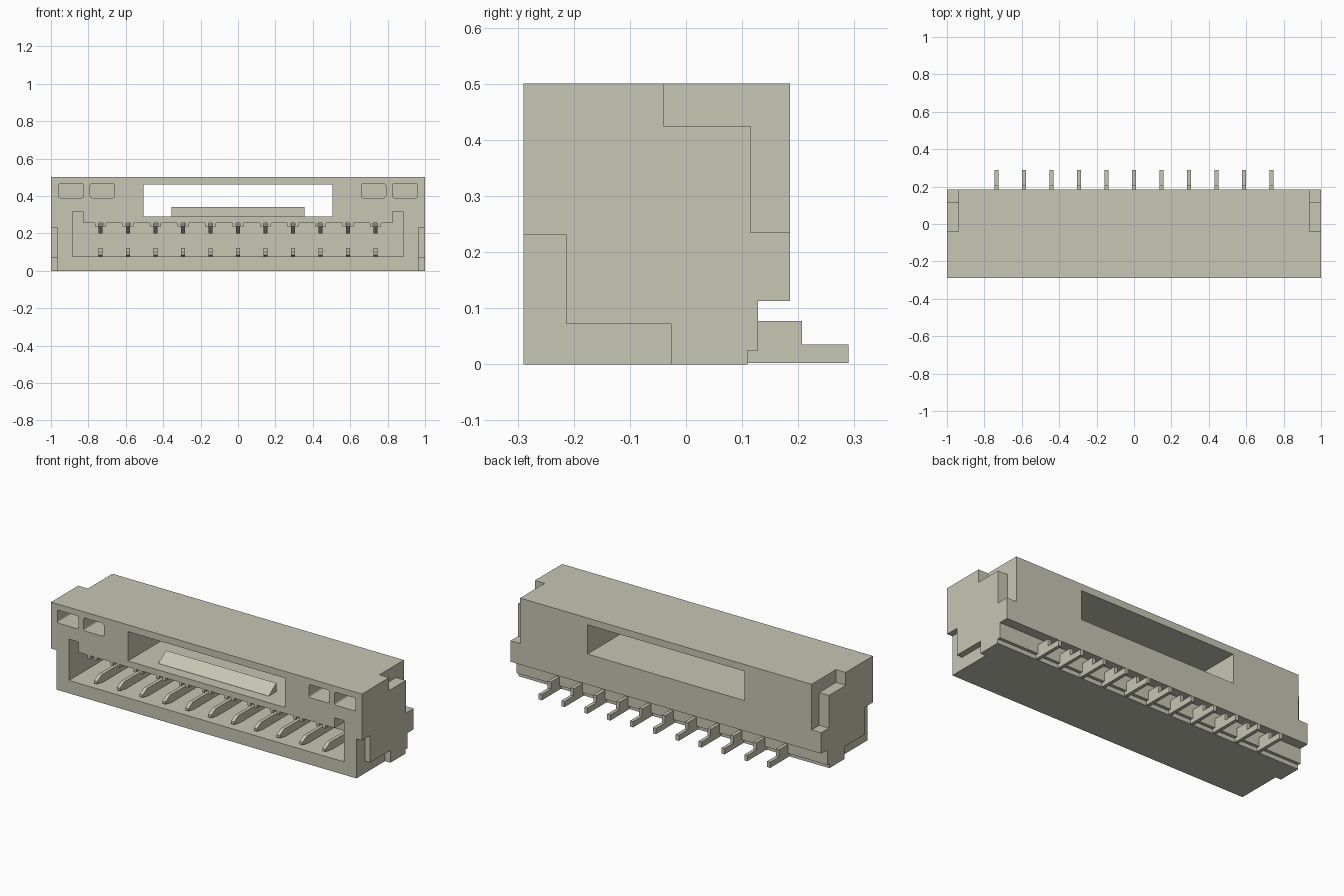
import bpy, bmesh
from mathutils import Vector

if "Cube" in bpy.data.objects:
    bpy.data.objects.remove(bpy.data.objects["Cube"], do_unlink=True)

plastic = bpy.data.materials.new("warm_grey")
plastic.use_nodes = True
colour = (0.57, 0.57, 0.46, 1)
plastic.diffuse_color = colour
plastic.node_tree.nodes["Principled BSDF"].inputs["Base Color"].default_value = colour


def finish(name, bm):
    bmesh.ops.recalc_face_normals(bm, faces=bm.faces)
    mesh = bpy.data.meshes.new(name)
    bm.to_mesh(mesh)
    bm.free()
    mesh.materials.append(plastic)
    obj = bpy.data.objects.new(name, mesh)
    bpy.context.collection.objects.link(obj)
    return obj


def box(name, x, y, z, rounding=0):
    """Box from three (low, high) ranges; rounding softens the edges along y."""
    bm = bmesh.new()
    bmesh.ops.create_cube(bm, size=1)
    for v in bm.verts:
        v.co = Vector([r[0] if c < 0 else r[1] for c, r in zip(v.co, (x, y, z))])
    if rounding:
        edges = [e for e in bm.edges
                 if abs(e.verts[0].co.y - e.verts[1].co.y) > 0.001]
        bmesh.ops.bevel(bm, geom=edges, offset=rounding, segments=3,
                        profile=0.5, affect='EDGES')
    return finish(name, bm)


def extrude(name, profile, x0, x1):
    """Side profile of (y, z) points, extruded along x."""
    bm = bmesh.new()
    face = bm.faces.new([bm.verts.new((x0, y, z)) for y, z in profile])
    new = bmesh.ops.extrude_face_region(bm, geom=[face])["geom"]
    bmesh.ops.translate(bm, vec=(x1 - x0, 0, 0),
                        verts=[g for g in new if isinstance(g, bmesh.types.BMVert)])
    return finish(name, bm)


def carve(target, *args, **kw):
    cutter = box("cutter", *args, **kw)
    cutter.hide_render = True
    mod = target.modifiers.new("cut", 'BOOLEAN')
    mod.operation = 'DIFFERENCE'
    mod.solver = 'EXACT'
    mod.object = cutter
    dg = bpy.context.evaluated_depsgraph_get()
    mesh = bpy.data.meshes.new_from_object(target.evaluated_get(dg))
    target.modifiers.clear()
    target.data = mesh
    bpy.data.objects.remove(cutter, do_unlink=True)


def side(sign, a, b):
    return tuple(sorted((sign * a, sign * b)))


FRONT, BACK, TOP, WALL = -0.29, 0.185, 0.5, 0.03

# Housing with stepped lower back
housing = box("housing", (-1, 1), (FRONT, BACK), (0, TOP))
carve(housing, (-1.1, 1.1), (0.128, 0.3), (-0.1, 0.113))
carve(housing, (-1.1, 1.1), (0.11, 0.3), (-0.1, 0.025))

# Mating cavity and the window through the upper wall
carve(housing, (-0.885, 0.885), (-0.4, WALL), (0.075, 0.255))
carve(housing, (-0.505, 0.505), (-0.4, 0.3), (0.29, 0.46))

for s in (-1, 1):
    # Key slots at the cavity ends
    carve(housing, side(s, 0.825, 0.885), (-0.4, WALL), (0.2, 0.315))
    # Blind pockets in the upper corners
    for a, b in ((0.66, 0.79), (0.825, 0.96)):
        carve(housing, side(s, a, b), (-0.4, -0.1), (0.39, 0.465), rounding=0.01)
    # Stepped recess at the upper back corner
    carve(housing, side(s, 0.938, 1.1), (-0.04, 0.3), (0.425, 0.6))
    carve(housing, side(s, 0.938, 1.1), (0.115, 0.3), (0.235, 0.6))
    # Stepped recess at the lower front corner
    carve(housing, side(s, 0.965, 1.1), (-0.4, -0.213), (-0.1, 0.23))
    carve(housing, side(s, 0.965, 1.1), (-0.4, -0.027), (-0.1, 0.072))

# Latch ramp on the window floor
extrude("latch_ramp", [(-0.225, 0.288), (-0.225, 0.291), (-0.155, 0.34), (-0.155, 0.288)],
        -0.355, 0.355)

# Contacts: solder tail behind, lower and upper arms in the cavity
tail = [(0.1, 0.002), (0.29, 0.002), (0.29, 0.035), (0.207, 0.035),
        (0.207, 0.077), (0.1, 0.077)]
lower_arm = [(-0.26, 0.085), (-0.26, 0.1), (-0.22, 0.122), (0.04, 0.122),
             (0.04, 0.074), (-0.2, 0.074)]
upper_arm = [(-0.2, 0.25), (-0.2, 0.24), (-0.12, 0.2), (0.04, 0.2), (0.04, 0.256)]
PITCH, HALF = 0.147, 0.01
for i in range(-5, 6):
    x = i * PITCH
    for name, profile in (("solder_tail", tail), ("lower_contact", lower_arm),
                          ("upper_contact", upper_arm)):
        extrude(name, profile, x - HALF, x + HALF)
    # Guide ribs on the cavity ceiling beside each contact
    for s in (-1, 1):
        lo, hi = side(s, 0.012, 0.03)
        box("guide_rib", (x + lo, x + hi), (FRONT, WALL + 0.005), (0.236, 0.257))
